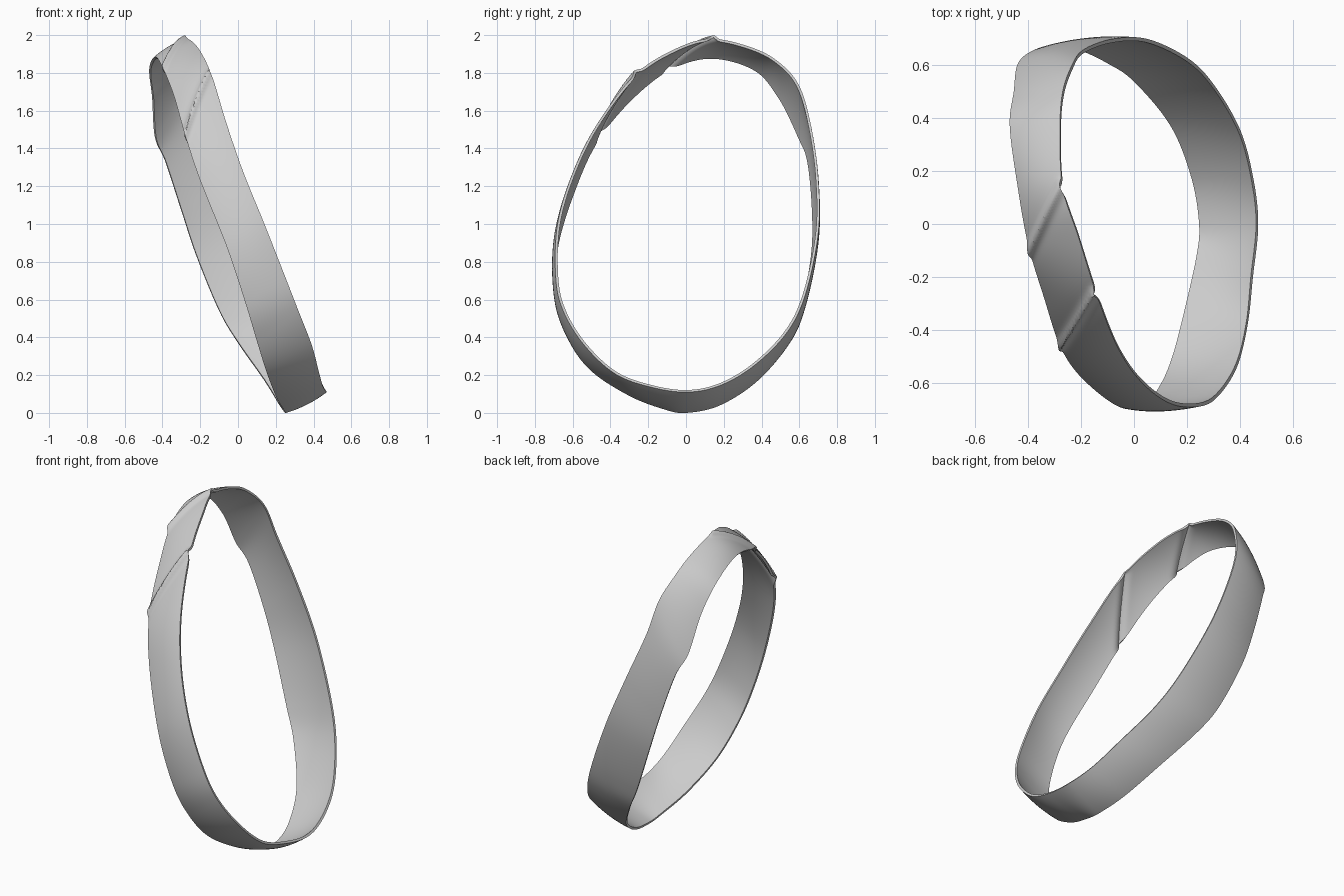
import bpy, bmesh
from mathutils import Vector

if "Cube" in bpy.data.objects:
    bpy.data.objects.remove(bpy.data.objects["Cube"])

# Right-hand rim, from the bottom round the back, over the top and down the front
RIM_R = [(.47, 0, .11), (.45, .18, .145), (.40, .36, .25), (.30, .53, .42),
         (.20, .63, .62), (.05, .70, .95), (-.08, .70, 1.25), (-.19, .66, 1.53),
         (-.235, .60, 1.73), (-.27, .50, 1.85), (-.28, .36, 1.93), (-.27, .14, 1.98),
         (-.21, -.05, 1.93), (-.14, -.27, 1.79), (-.06, -.47, 1.53), (.03, -.60, 1.27),
         (.14, -.68, 1.0), (.25, -.69, .72), (.32, -.65, .54), (.39, -.54, .36),
         (.43, -.38, .21), (.45, -.20, .14)]
# Left-hand rim, same stations
RIM_L = [(.25, 0, 0), (.22, .18, .04), (.14, .38, .17), (0, .55, .37),
         (-.10, .62, .54), (-.22, .675, .83), (-.30, .68, 1.07), (-.385, .655, 1.33),
         (-.44, .605, 1.46), (-.455, .50, 1.67), (-.47, .37, 1.82), (-.44, .14, 1.885),
         (-.40, -.08, 1.83), (-.34, -.28, 1.68), (-.28, -.46, 1.47), (-.20, -.58, 1.23),
         (-.06, -.69, .88), (.04, -.69, .58), (.10, -.62, .38), (.15, -.50, .22),
         (.20, -.30, .09), (.24, -.12, .02)]
# Diagonal raised folds, seen from above (start xy, end xy)
FOLDS = [((-.40, -.11), (-.27, .15)), ((-.28, -.46), (-.15, -.26))]
SUB, ACROSS = 20, 28
BOW, THICK, FOLD_H, FOLD_W = .012, .014, .022, .017


def smooth_loop(pts):
    """Closed Catmull-Rom curve through the points."""
    p = [Vector(q) for q in pts]
    n, out = len(p), []
    for i in range(n):
        a, b, c, d = (p[(i + k) % n] for k in (-1, 0, 1, 2))
        for k in range(SUB):
            t = k / SUB
            out.append(.5 * (2 * b + (c - a) * t + (2 * a - 5 * b + 4 * c - d) * t * t
                             + (3 * b - a - 3 * c + d) * t ** 3))
    return out


def fold_height(v):
    if v.z < 1.2:
        return 0
    h = 0
    for a, b in FOLDS:
        a, b, q = Vector(a), Vector(b), v.xy
        t = min(1, max(0, (q - a).dot(b - a) / (b - a).length_squared))
        d = (q - a - (b - a) * t).length
        h = max(h, FOLD_H * 2.718 ** (-(d / FOLD_W) ** 2))
    return h


# Band skin lofted between the two rims, slightly bowed outward
right, left = smooth_loop(RIM_R), smooth_loop(RIM_L)
n = len(right)
bm = bmesh.new()
grid = []
for i in range(n):
    j, k = (i + 1) % n, i - 1
    along = right[j] + left[j] - right[k] - left[k]
    normal = along.cross(right[i] - left[i]).normalized()
    row = []
    for s in range(ACROSS + 1):
        f = s / ACROSS
        v = left[i].lerp(right[i], f)
        v = v + normal * (BOW * (1 - (2 * f - 1) ** 2) + fold_height(v))
        row.append(bm.verts.new(v))
    grid.append(row)
for i in range(n):
    a, b = grid[i], grid[(i + 1) % n]
    for s in range(ACROSS):
        bm.faces.new((a[s], b[s], b[s + 1], a[s + 1]))
mesh = bpy.data.meshes.new("band")
bm.to_mesh(mesh)
bm.free()
band = bpy.data.objects.new("band", mesh)
bpy.context.collection.objects.link(band)

# Wall thickness inward
wall = band.modifiers.new("wall", "SOLIDIFY")
wall.thickness = THICK
wall.offset = -1
bpy.context.view_layer.objects.active = band
band.select_set(True)
bpy.ops.object.modifier_apply(modifier="wall")
bpy.ops.object.shade_smooth_by_angle(angle=.7)
